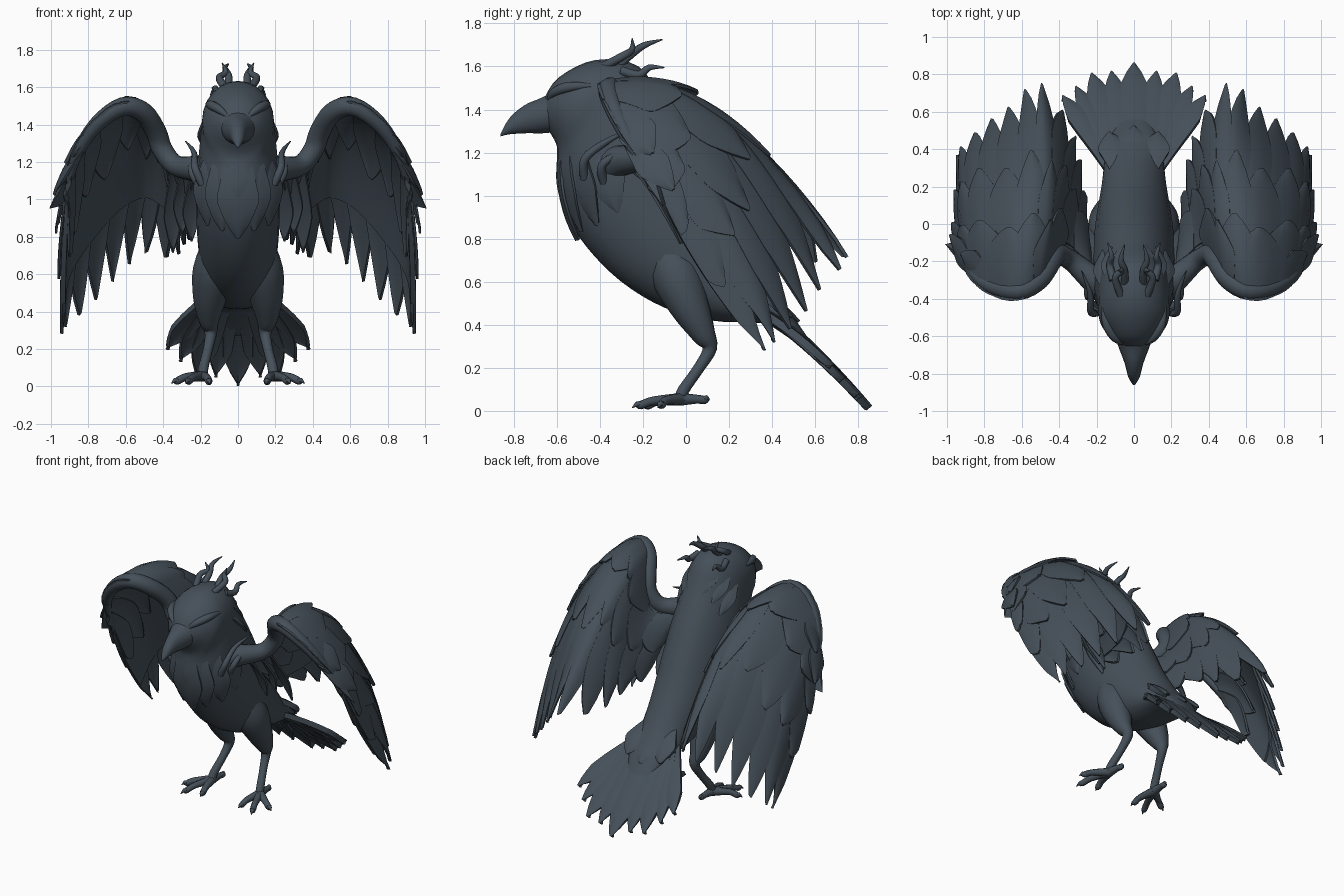
import bpy, bmesh, math
from mathutils import Vector as V

if "Cube" in bpy.data.objects:
    bpy.data.objects.remove(bpy.data.objects["Cube"])

slate = bpy.data.materials.new("dark slate plumage")
slate.diffuse_color = (0.06, 0.08, 0.10, 1)
slate.use_nodes = True
slate.node_tree.nodes["Principled BSDF"].inputs["Base Color"].default_value = slate.diffuse_color


def finish(name, bm, mirror=False, angle=50):
    bmesh.ops.recalc_face_normals(bm, faces=bm.faces)
    me = bpy.data.meshes.new(name)
    bm.to_mesh(me)
    bm.free()
    me.materials.append(slate)
    me.shade_smooth()
    me.set_sharp_from_angle(angle=math.radians(angle))
    ob = bpy.data.objects.new(name, me)
    bpy.context.collection.objects.link(ob)
    if mirror:
        ob.modifiers.new("Mirror", 'MIRROR')
    return ob


def spline(rows, u):
    """Catmull-Rom through rows of numbers, u from 0 to len-1."""
    n = len(rows) - 1
    u = max(0, min(n, u))
    i = min(int(u), n - 1)
    t = u - i
    p = [rows[max(0, min(n, k))] for k in (i - 1, i, i + 1, i + 2)]
    return [0.5 * (2 * b + (c - a) * t + (2 * a - 5 * b + 4 * c - d) * t * t
                   + (3 * b - a - 3 * c + d) * t ** 3) for a, b, c, d in zip(*p)]


def loft(bm, rings):
    vs = [[bm.verts.new(p) for p in r] for r in rings]
    n = len(vs[0])
    for a, b in zip(vs, vs[1:]):
        for k in range(n):
            bm.faces.new((a[k], a[(k + 1) % n], b[(k + 1) % n], b[k]))
    bm.faces.new(vs[0])
    bm.faces.new(vs[-1])


def section_loft(name, rows, n=24, steps=4):
    """Rows: under y, z, upper y, z, half width."""
    rings = []
    for i in range((len(rows) - 1) * steps + 1):
        fy, fz, by, bz, w = spline(rows, i / steps)
        c, a = V((0, fy + by, fz + bz)) / 2, V((0, by - fy, bz - fz)) / 2
        rings.append([c + a * math.cos(2 * math.pi * k / n)
                      + V((w * math.sin(2 * math.pi * k / n), 0, 0)) for k in range(n)])
    bm = bmesh.new()
    loft(bm, rings)
    return finish(name, bm)


def tube(bm, rows, n=10, steps=4):
    """Rows: x, y, z, radius."""
    pts = [spline(rows, i / steps) for i in range((len(rows) - 1) * steps + 1)]
    side, rings = V((0.3, 0.8, 0.5)), []
    for i, p in enumerate(pts):
        d = (V(pts[min(i + 1, len(pts) - 1)][:3]) - V(pts[max(i - 1, 0)][:3])).normalized()
        side = (side - d * side.dot(d)).normalized()
        up = d.cross(side)
        rings.append([V(p[:3]) + max(p[3], 0.002) * (side * math.cos(2 * math.pi * k / n)
                      + up * math.sin(2 * math.pi * k / n)) for k in range(n)])
    loft(bm, rings)


def sheet(bm, f, ns, nt):
    """Grid of f(s, t), s in -1..1 and t in 0..1."""
    g = [[bm.verts.new(f(2 * i / ns - 1, j / nt)) for i in range(ns + 1)] for j in range(nt + 1)]
    for j in range(nt):
        for i in range(ns):
            bm.faces.new((g[j][i], g[j][i + 1], g[j + 1][i + 1], g[j + 1][i]))


def taper(t, point=0.4, root=0.75):
    """Feather outline: wide, closing to a rounded point."""
    return max(0.03, min(1, (1 - t) / point)) ** 0.65 * (root + (1 - root) * min(1, t * 2))


def leaf(bm, base, tip, w, normal, bulge=0.0, arch=0.15, point=0.4, root=0.5):
    base, tip, nrm = V(base), V(tip), V(normal).normalized()
    side = (tip - base).cross(nrm).normalized()
    sheet(bm, lambda s, t: base.lerp(tip, t) + side * s * w * taper(t, point, root)
          + nrm * (bulge * 4 * t * (1 - t) - arch * w * s * s), 4, 10)


def solid(bm, thick):
    bmesh.ops.recalc_face_normals(bm, faces=bm.faces)
    bmesh.ops.solidify(bm, geom=bm.faces[:], thickness=thick)


# Body and head in one loft, running out into the tail root
section_loft("body_and_head", [
    (-.67, 1.34, -.66, 1.45, .05), (-.63, 1.29, -.59, 1.55, .125), (-.60, 1.23, -.42, 1.63, .185),
    (-.60, 1.16, -.22, 1.60, .195), (-.60, 1.05, -.10, 1.42, .21), (-.56, .92, .02, 1.22, .222),
    (-.46, .76, .12, 1.03, .222), (-.30, .60, .20, .87, .212), (-.10, .48, .29, .72, .19),
    (.12, .42, .37, .60, .168), (.32, .41, .44, .51, .155), (.42, .39, .49, .45, .13),
    (.58, .27, .60, .29, .06)])

# Beak
section_loft("beak", [(-.58, 1.30, -.58, 1.50, .11), (-.66, 1.29, -.67, 1.455, .08),
                      (-.74, 1.29, -.75, 1.42, .05), (-.82, 1.285, -.82, 1.36, .03),
                      (-.862, 1.275, -.862, 1.285, .004)], 16)

# Brow ridges
bm = bmesh.new()
tube(bm, [(.05, -.64, 1.44, .01), (.10, -.61, 1.48, .022), (.145, -.54, 1.505, .024), (.165, -.44, 1.51, .01)])
finish("brow_ridge", bm, True)

# Breast feathers
bm = bmesh.new()
leaf(bm, (0, -.585, 1.28), (0, -.515, .79), .11, (0, -1, -.2), .045)
for m in (-1, 1):
    leaf(bm, (m * .07, -.56, 1.28), (m * .09, -.495, .83), .09, (m * .35, -1, -.2), .045)
    leaf(bm, (m * .13, -.51, 1.26), (m * .17, -.42, .86), .09, (m * .8, -1, -.2), .04)
    leaf(bm, (m * .175, -.43, 1.28), (m * .215, -.32, .92), .09, (m, -.3, 0), .025)
solid(bm, .012)
finish("breast_feathers", bm)

# Nape feathers
bm = bmesh.new()
for x, y, z in ((.05, -.30, 1.60), (.11, -.32, 1.55), (.15, -.34, 1.47)):
    leaf(bm, (x, y, z), (x * 1.15, y + .2, z - .2), .06, (x * 5, .7, .8), .02)
solid(bm, .012)
finish("nape_feathers", bm, True)

# Curling tendrils on crown and shoulders
bm = bmesh.new()
for path in (
    [(.07, -.38, 1.60), (.10, -.29, 1.65), (.065, -.25, 1.68), (.085, -.25, 1.73)],
    [(.05, -.32, 1.60), (.05, -.25, 1.66), (.07, -.19, 1.70), (.05, -.11, 1.725)],
    [(.11, -.30, 1.58), (.13, -.22, 1.56), (.12, -.17, 1.595), (.14, -.10, 1.595)],
    [(.19, -.47, 1.08), (.23, -.47, 1.17), (.235, -.37, 1.25), (.28, -.25, 1.31)],
    [(.20, -.38, 1.06), (.245, -.39, 1.14), (.25, -.31, 1.19), (.25, -.20, 1.19)]):
    tube(bm, [(*p, r) for p, r in zip(path, (.022, .02, .015, .003))], 8)
finish("curling_tendrils", bm, True)

# Tail fan and its coverts
bm = bmesh.new()
up = (0, .74, .67)
for k, (x, y, z) in enumerate(((0, .865, .025), (.12, .82, .07), (.225, .81, .085), (.31, .74, .155), (.38, .69, .22))):
    for m in ((1,) if k == 0 else (-1, 1)):
        d = .009 * k
        leaf(bm, (m * x * .32, .36 - d, .53 - d), (m * x, y, z), (.085, .07, .075, .06, .06)[k], up, .015, .12, .3, .8)
for x in (-.11, 0, .11):
    leaf(bm, (x * .8, .30, .61), (x * 1.2, .53 - abs(x) * .3, .42 + abs(x) * .2), .08, up, .012)
solid(bm, .035)
finish("tail_fan", bm)

# Legs with thighs, shanks, toes and claws
bm = bmesh.new()
tube(bm, [(.09, -.10, .76, .10), (.125, -.04, .62, .118), (.15, .02, .48, .092),
          (.155, .08, .36, .058), (.145, .11, .29, .034), (.16, .06, .20, .026),
          (.185, -.01, .10, .027), (.19, -.03, .05, .028)], 14)
for tip, mid in (((.355, -.13, .015), (.28, -.09, .05)), ((.28, -.25, .015), (.24, -.15, .047)),
                 ((.15, -.21, .012), (.165, -.13, .047)), ((.18, .11, .05), (.185, .05, .055))):
    a, b = V(mid), V(tip)
    tube(bm, [(.19, -.02, .055, .03), (*mid, .021), (*a.lerp(b, .6), .02), (*(a.lerp(b, .75) + V((0, 0, .01))), .013), (*tip, .002)], 8)
finish("leg_and_foot", bm, True)

# Wing surface: leading edge, middle and trailing tip from shoulder to outer edge
WING = [(.20, -.30, 1.17, .24, -.12, 1.00, .25, .05, .79),
        (.36, -.18, 1.20, .32, .08, 1.04, .285, .33, .76),
        (.44, -.22, 1.37, .39, .17, 1.22, .345, .53, .69),
        (.51, -.33, 1.47, .47, .19, 1.335, .51, .75, .715),
        (.62, -.40, 1.50, .62, .17, 1.34, .65, .63, .59),
        (.76, -.37, 1.41, .80, .13, 1.15, .79, .53, .44),
        (.87, -.28, 1.25, .905, .12, .92, .92, .41, .33),
        (.92, -.14, 1.06, .94, .05, .68, .945, .35, .28)]


def wing(u, v, lift=0.0):
    r = spline(WING, u)
    a, m, b = V(r[:3]), V(r[3:6]), V(r[6:])
    p = a * (2 * v - 1) * (v - 1) + m * 4 * v * (1 - v) + b * v * (2 * v - 1)
    return p + (p - V((.5, 0, .7))).normalized() * lift


def feather_row(name, count, v0, v1, half, lift, thick=.012, u0=.35, u1=6.65, point=.38):
    bm = bmesh.new()
    for k in range(count):
        c = u0 + (u1 - u0) * k / (count - 1)
        end = v1 - (.05 if k % 2 and v1 < .95 else 0)

        def f(s, t):
            u = max(.02 * s, min(7 + .02 * s, c + s * half * taper(t, point)))
            return wing(u, v0 + (end - v0) * t, lift * (.6 + .6 * t) - .008 * s * s + .006 * s)
        sheet(bm, f, 4, 12)
    solid(bm, thick)
    finish(name, bm, True)


# Wing shell and the arm along its leading edge
bm = bmesh.new()
sheet(bm, lambda s, t: wing(3.5 + 3.5 * s, t * .8), 36, 16)
solid(bm, .022)
finish("wing_shell", bm, True)
bm = bmesh.new()
tube(bm, [(.10, -.36, 1.12, .10), (.20, -.31, 1.16, .075), (.33, -.20, 1.18, .055)] +
     [(*wing(u, .03, -.012), q) for u, q in ((1.5, .055), (2, .056), (3, .054), (4, .05), (5, .042), (6, .03), (6.9, .012))], 16)
finish("wing_arm", bm, True)

# Feather rows, outside and underneath
feather_row("flight_feathers", 11, .35, 1.0, .46, .010, .016, point=.36)
feather_row("long_coverts", 9, .14, .68, .6, .024)
feather_row("short_coverts", 7, .0, .38, .75, .042, u0=1.9)
feather_row("under_coverts", 10, .06, .6, .5, -.024)

# Outer wrist spikes
bm = bmesh.new()
leaf(bm, (.84, -.27, 1.28), (.99, -.06, 1.03), .08, (1, -.2, .5), .02)
leaf(bm, (.76, -.30, 1.40), (.93, -.16, 1.20), .09, (1, -.3, .7), .02)
solid(bm, .014)
finish("wrist_feathers", bm, True)

# Ragged inner feathers below the arm
bm = bmesh.new()
for x, y, z, l in ((.24, -.22, 1.12, .34), (.29, -.18, 1.14, .32), (.34, -.14, 1.16, .44)):
    leaf(bm, (x, y, z), (x + .01, y + l * .6, z - l), .05, (.2, .8, .5), .02)
solid(bm, .012)
finish("inner_arm_feathers", bm, True)
